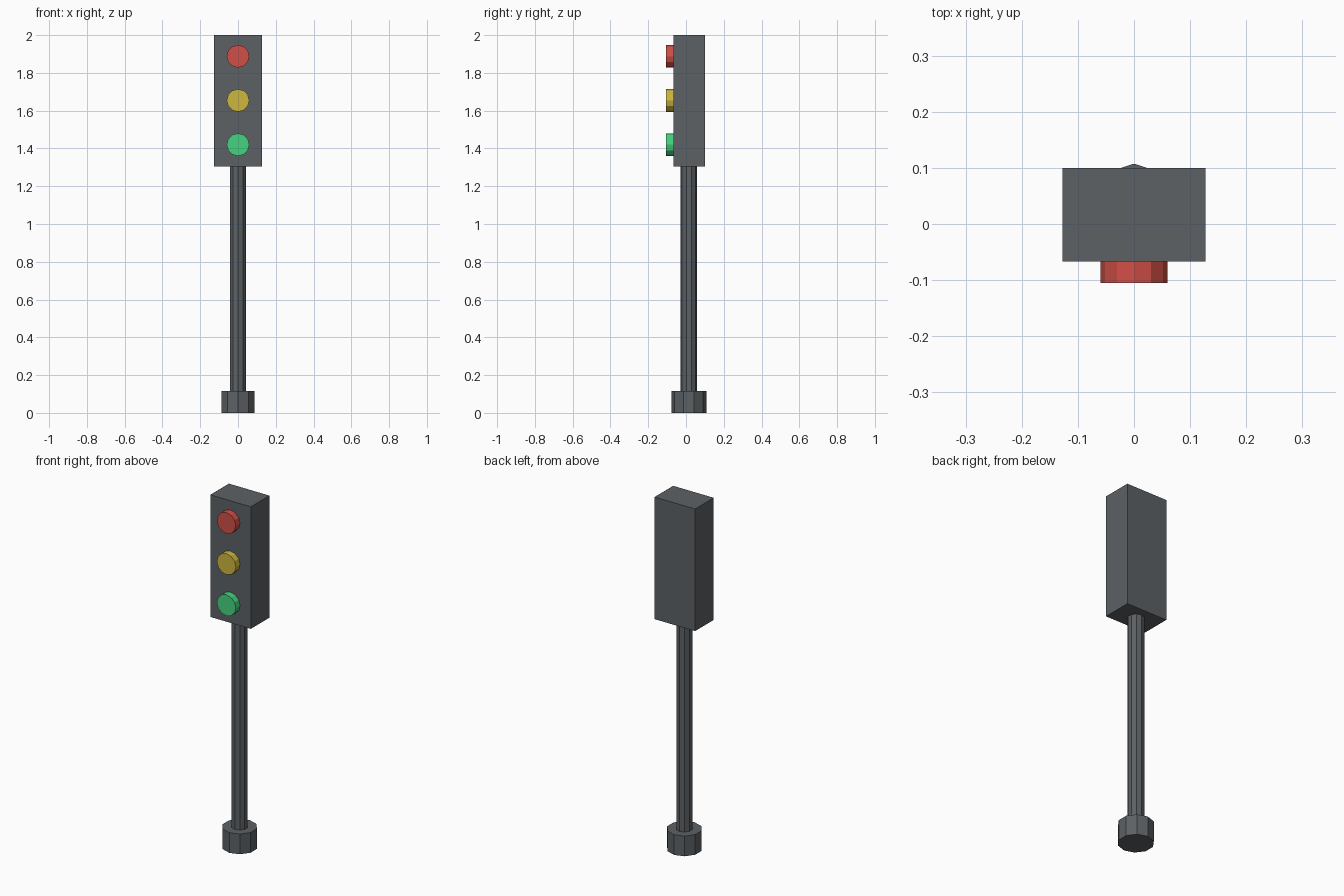
import bpy
import math

cube = bpy.data.objects.get("Cube")
if cube:
    bpy.data.objects.remove(cube, do_unlink=True)

AXIS_Y = 0.015      # depth of the pole axis
FRONT_Y = -0.067    # front face of the housing


def material(name, rgb):
    """Flat colour from 0-255 display values."""
    linear = [((c / 255 + 0.055) / 1.055) ** 2.4 for c in rgb]
    mat = bpy.data.materials.new(name)
    mat.use_nodes = True
    mat.diffuse_color = (*linear, 1)
    bsdf = next(n for n in mat.node_tree.nodes if n.type == "BSDF_PRINCIPLED")
    bsdf.inputs["Base Color"].default_value = (*linear, 1)
    bsdf.inputs["Roughness"].default_value = 0.8
    return mat


def finish(name, mat):
    obj = bpy.context.object
    obj.name = name
    obj.data.materials.append(mat)
    return obj


def prism(name, mat, sides, radius, depth, location, rotation=(0, 0, 0)):
    bpy.ops.mesh.primitive_cylinder_add(
        vertices=sides, radius=radius, depth=depth,
        location=location, rotation=rotation)
    return finish(name, mat)


grey = material("dark grey", (92, 97, 100))

# Foot and pole
prism("base", grey, 10, 0.0925, 0.115, (0, AXIS_Y, 0.0575))
prism("pole", grey, 10, 0.0435, 1.2, (0, AXIS_Y, 0.71))

# Lamp housing
bpy.ops.mesh.primitive_cube_add(size=1, location=(0, 0.0165, 1.6525))
bpy.context.object.scale = (0.255, 0.167, 0.695)
bpy.ops.object.transform_apply(location=False, rotation=False, scale=True)
finish("lamp_housing", grey)

# Lamps, top to bottom
lamps = [("red", (208, 79, 70)), ("yellow", (205, 182, 62)), ("green", (70, 210, 128))]
for i, (colour, rgb) in enumerate(lamps):
    prism(colour + "_lamp", material(colour, rgb), 12, 0.06, 0.048,
          (0, FRONT_Y - 0.014, 1.888 - 0.234 * i), (math.pi / 2, 0, 0))
